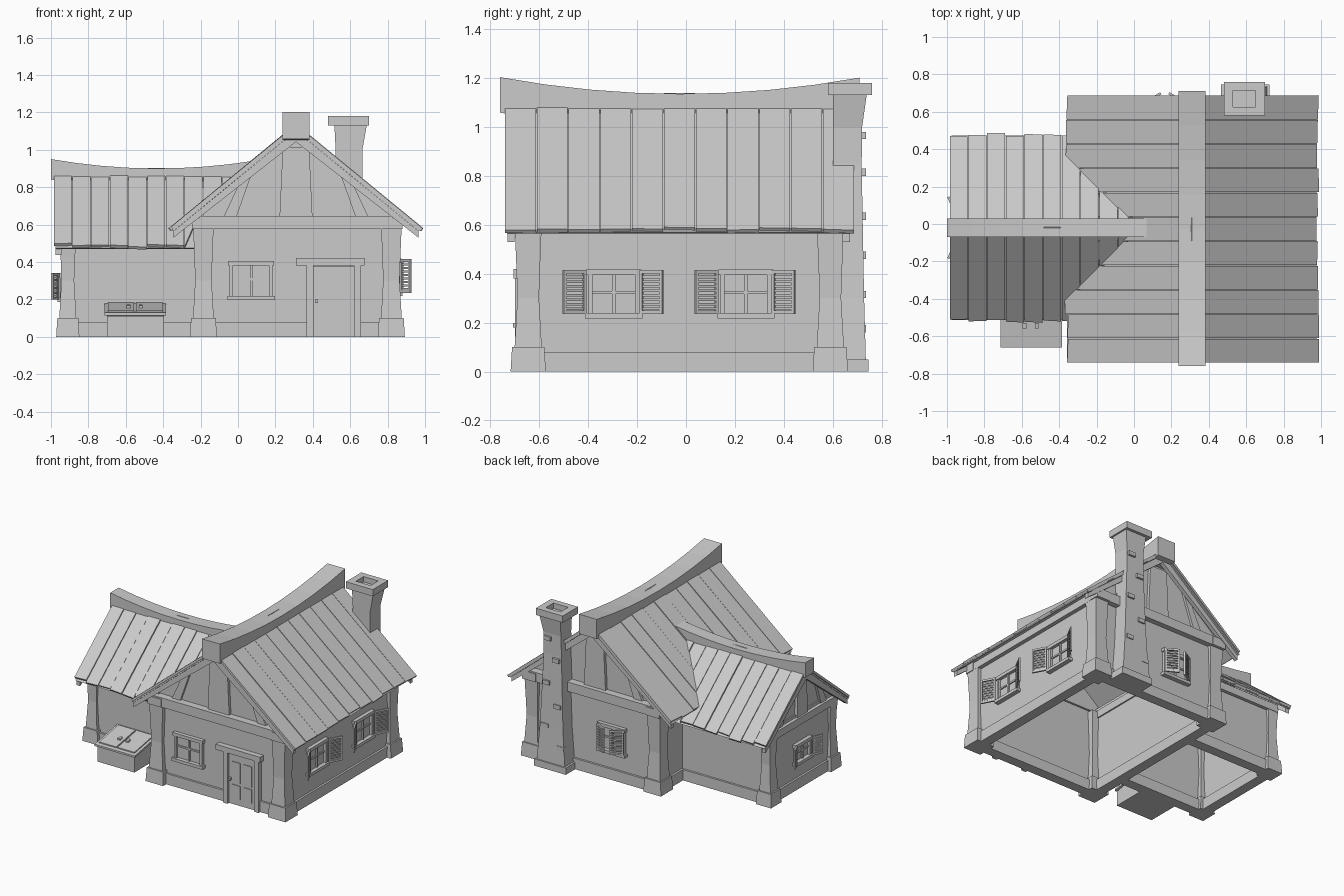
import bpy, bmesh, math, random

random.seed(4)
cube = bpy.data.objects.get("Cube")
if cube:
    bpy.data.objects.remove(cube)

grey = bpy.data.materials.new("plain grey")
grey.use_nodes = True
grey.diffuse_color = (0.6, 0.6, 0.6, 1)
grey.node_tree.nodes["Principled BSDF"].inputs["Base Color"].default_value = (0.6, 0.6, 0.6, 1)

parts = {}


def loft(name, rings):
    """Skin a row of point rings and cap both ends, adding to the named part."""
    bm = parts.setdefault(name, bmesh.new())
    rows = [[bm.verts.new(p) for p in ring] for ring in rings]
    n = len(rows[0])
    for a, b in zip(rows, rows[1:]):
        for i in range(n):
            j = (i + 1) % n
            bm.faces.new((a[i], a[j], b[j], b[i]))
    bm.faces.new(rows[0])
    bm.faces.new(rows[-1])


def world(a, d, z):
    return (a, d, z)


def rect(m, a0, a1, d0, d1, z):
    return [m(a0, d0, z), m(a1, d0, z), m(a1, d1, z), m(a0, d1, z)]


def box(name, m, a0, a1, d0, d1, z0, z1):
    loft(name, [rect(m, a0, a1, d0, d1, z) for z in (z0, z1)])


# Wall frames: a runs along the wall, d points outward
def front(a, d, z): return (a, -0.665 - d, z)
def back(a, d, z): return (a, 0.62 + d, z)
def right(a, d, z): return (0.845 + d, a, z)
def left(a, d, z): return (-0.215 - d, a, z)
def wing_front(a, d, z): return (a, -0.395 - d, z)
def wing_back(a, d, z): return (a, 0.35 + d, z)
def wing_end(a, d, z): return (-0.93 - d, a, z)


# Roof frames: u runs across the ridge, v along it
def main_roof(u, v, z): return (0.31 + u, v, z)
def wing_roof(u, v, z): return (v, -0.02 + u, z)


SLOPE, MAIN_TOP, WING_TOP = 0.82, 1.137, 0.90


# Walls and base boards
for name, m, a0, a1, top in (
        ("main_front_wall", front, -0.215, 0.845, 0.645), ("main_back_wall", back, -0.215, 0.845, 0.645),
        ("main_right_wall", right, -0.665, 0.62, 0.655), ("main_left_wall", left, -0.665, 0.62, 0.655),
        ("wing_front_wall", wing_front, -0.93, -0.2, 0.55), ("wing_back_wall", wing_back, -0.93, -0.2, 0.55),
        ("wing_end_wall", wing_end, -0.395, 0.35, 0.55)):
    box(name, m, a0, a1, -0.03, 0, 0.02, top)
    box("base_boards", m, a0, a1, -0.06, 0.015, 0, 0.08)


# Waisted corner posts on tapered feet
def post(name, x, y, r, height):
    def ring(k, z):
        return rect(world, x - k, x + k, y - k, y + k, z)
    loft(name, [ring(r + 0.004, 0.09), ring(r - 0.008, 0.3), ring(r - 0.004, 0.42), ring(r + 0.004, height)])
    loft(name + "_feet", [ring(r + 0.02, 0), ring(r + 0.014, 0.1)])


for x in (-0.185, 0.82):
    for y in (-0.645, 0.59):
        post("main_posts", x, y, 0.052, 0.62)
for y in (-0.375, 0.33):
    post("wing_posts", -0.91, y, 0.042, 0.53)

# Horizontal beams at the wall tops
for m in (front, back):
    box("gable_beams", m, -0.205, 0.825, -0.03, 0.04, 0.575, 0.645)
    for a in (-0.245, 0.77):
        box("beam_ends", m, a, a + 0.11, -0.03, 0.045, 0.575, 0.635)
for m in (left, right):
    box("eave_beams", m, -0.68, 0.64, -0.04, 0.03, 0.575, 0.63)
for m in (wing_front, wing_back):
    box("wing_eave_beams", m, -0.95, -0.2, -0.03, 0.025, 0.475, 0.53)
box("wing_gable_beam", wing_end, -0.4, 0.36, -0.02, 0.025, 0.475, 0.53)


# Gable ends with bargeboards, a centre post and slanted braces
def gable(name, m, v_in, v_out, v_board, out, half, z0, top, reach):
    peak = top - 0.035
    shoulder = peak - SLOPE * half
    outline = [(-half, z0), (half, z0), (half, shoulder), (0, peak), (-half, shoulder)]
    loft(name + "_wall", [[m(u, v, z) for u, z in outline] for v in (v_in, v_out)])
    for s in (-1, 1):
        strip = [(0, peak), (s * reach, peak - SLOPE * reach),
                 (s * reach, peak - SLOPE * reach - 0.035), (0, peak - 0.06)]
        loft(name + "_bargeboards", [[m(u, v, z) for u, z in strip] for v in (v_board, v_board + out * 0.03)])
        low, high = half * 0.62, half * 0.42
        brace = [(s * low, z0), (s * (low + 0.07), z0),
                 (s * (high + 0.06), peak - SLOPE * (high + 0.06)), (s * high, peak - SLOPE * high)]
        loft(name + "_braces", [[m(u, v, z) for u, z in brace] for v in (v_out, v_out + out * 0.018)])
    w = half * 0.17
    stud = [(-w, z0), (w, z0), (w * 0.8, peak - w), (-w * 0.8, peak - w)]
    loft(name + "_stud", [[m(u, v, z) for u, z in stud] for v in (v_out, v_out + out * 0.022)])


gable("front_gable", main_roof, -0.62, -0.65, -0.70, -1, 0.52, 0.63, MAIN_TOP, 0.655)
gable("back_gable", main_roof, 0.58, 0.605, 0.64, 1, 0.52, 0.63, MAIN_TOP, 0.655)
gable("wing_gable", wing_roof, -0.89, -0.92, -0.945, -1, 0.37, 0.51, WING_TOP, 0.48)


# Plank roofs: each edge may be cut short where it meets the other roof
def roof(name, m, top, v0, step, count, run, sheet_end, limit):
    def strip(part, s, edges, lift, thick):
        rings = []
        for v, reach in edges:
            def pt(u, dz):
                return m(s * u, v, top + lift + dz - SLOPE * u)
            rings.append([pt(0, 0), pt(reach, 0), pt(reach - 0.01, -thick), pt(0, -thick)])
        loft(part, rings)
    for s in (-1, 1):
        for i in range(count):
            a = v0 + i * step
            b = a + step - 0.004
            j = random.uniform(-0.009, 0.007)
            edges = [(a, min(run + j, limit(a))), (b, min(run + j + random.uniform(-0.006, 0.006), limit(b)))]
            strip(name + "_planks", s, edges, random.uniform(-0.004, 0.003), 0.022)
        strip(name + "_underlay", s, [(v0 + 0.008, run - 0.006), (sheet_end, run - 0.006)], -0.02, 0.014)


def valley(v):
    if v < -0.25:
        return 9
    return max(0.02, (WING_TOP - MAIN_TOP) / SLOPE + 0.31 - v + 0.03)


roof("main_roof", main_roof, MAIN_TOP, -0.74, 0.13, 11, 0.673, 0.68, lambda v: 9)
roof("wing_roof", wing_roof, WING_TOP, -0.985, 0.1, 10, 0.5, -0.22, valley)


# Sagging ridge beams
def ridge(name, m, v0, v1, mid, low, rise, half, depth):
    rings = []
    for i in range(9):
        v = v0 + (v1 - v0) * i / 8
        z = low + rise * ((v - mid) / (mid - v0)) ** 2
        rings.append([m(-half, v, z - depth), m(half, v, z - depth), m(half, v, z), m(-half, v, z)])
    loft(name, rings)


ridge("main_ridge_beam", main_roof, -0.76, 0.71, -0.02, 1.135, 0.068, 0.073, 0.145)
ridge("wing_ridge_beam", wing_roof, -1.0, 0.09, -0.43, 0.90, 0.05, 0.05, 0.11)


# Windows: frame, sill, header, sashes and glass
def window(m, a0, a1, z0, z1):
    t = 0.018
    for a in (a0, a1 - t):
        box("window_frames", m, a, a + t, -0.01, 0.022, z0, z1)
    box("window_frames", m, a0 - 0.008, a1 + 0.008, -0.01, 0.028, z1 - t, z1 + 0.006)
    box("window_sills", m, a0 - 0.012, a1 + 0.012, -0.01, 0.034, z0 - 0.018, z0 + 0.004)
    mid, cross = (a0 + a1) / 2, z0 + (z1 - z0) * 0.5
    box("window_bars", m, mid - 0.007, mid + 0.007, 0, 0.014, z0, z1)
    box("window_bars", m, a0, a1, 0, 0.012, cross - 0.006, cross + 0.006)
    box("window_glass", m, a0, a1, 0, 0.004, z0, z1)


# Louvred shutters swung on a hinge
def shutter(m, hinge, side, z0, z1, w, degrees):
    c, s = math.cos(math.radians(degrees)), math.sin(math.radians(degrees))

    def leaf(p, q, z):
        return m(hinge + side * (p * c - q * s), 0.024 + p * s + q * c, z)
    for p in (0, w - 0.012):
        box("shutter_frames", leaf, p, p + 0.012, 0, 0.012, z0, z1)
    for z in (z0, z1 - 0.014):
        box("shutter_frames", leaf, 0, w, 0, 0.012, z, z + 0.014)
    n = 8
    for i in range(n):
        z = z0 + 0.016 + (z1 - z0 - 0.032) * i / n
        box("shutter_slats", leaf, 0.01, w - 0.01, 0.003, 0.009, z, z + 0.011)


for a0, a1 in ((-0.40, -0.19), (0.14, 0.35)):
    window(right, a0, a1, 0.235, 0.412)
    shutter(right, a0 - 0.012, -1, 0.235, 0.415, 0.105, 28)
    shutter(right, a1 + 0.005, 1, 0.235, 0.415, 0.105, 28)
window(front, -0.045, 0.185, 0.215, 0.40)
window(back, 0.06, 0.27, 0.215, 0.40)
shutter(back, 0.06, 1, 0.22, 0.40, 0.1, 30)
shutter(back, 0.27, -1, 0.22, 0.40, 0.1, 30)
window(wing_end, -0.11, 0.07, 0.205, 0.335)
shutter(wing_end, -0.115, -1, 0.20, 0.34, 0.08, 25)
shutter(wing_end, 0.075, 1, 0.20, 0.34, 0.08, 25)

# Front door with frame, lintel, panels, hinges and knob
box("door", front, 0.405, 0.62, 0, 0.02, 0.005, 0.375)
for a in (0.365, 0.62):
    box("door_frame", front, a, a + 0.038, -0.01, 0.034, 0, 0.385)
box("door_lintel", front, 0.31, 0.675, -0.01, 0.04, 0.38, 0.42)
for a in (0.43, 0.525):
    for z, h in ((0.05, 0.1), (0.17, 0.15)):
        box("door_panels", front, a, a + 0.07, 0.02, 0.025, z, z + h)
box("door_knob", front, 0.412, 0.428, 0.02, 0.042, 0.18, 0.198)

# Cellar hatch with two sloping leaves
hatch = [(-0.65, 0), (-0.65, 0.11), (-0.39, 0.155), (-0.39, 0)]
loft("hatch_box", [[(x, y, z) for y, z in hatch] for x in (-0.70, -0.395)])


def lid(a, d, z):
    return (a, -0.66 + d, 0.115 + d * 0.18 + z)


box("hatch_lid", lid, -0.715, -0.385, 0, 0.27, 0, 0.014)
for a in (-0.695, -0.545):
    box("hatch_leaves", lid, a, a + 0.14, 0.025, 0.25, 0.014, 0.022)
for a in (-0.595, -0.53):
    box("hatch_handles", lid, a, a + 0.02, 0.1, 0.13, 0.022, 0.034)

# Chimney: foot, tapering shaft, raised stones and open cap
box("chimney_foot", world, 0.465, 0.725, 0.59, 0.745, 0, 0.05)
shaft = ((0.05, 0.48, 0.71, 0.735), (0.3, 0.5, 0.69, 0.728), (0.85, 0.52, 0.665, 0.718),
         (1.0, 0.522, 0.665, 0.72), (1.14, 0.515, 0.69, 0.74))
loft("chimney_shaft", [rect(world, x0, x1, 0.6, y1, z) for z, x0, x1, y1 in shaft])
for x, z in ((0.49, 0.16), (0.62, 0.3), (0.52, 0.46), (0.61, 0.62), (0.53, 0.8), (0.6, 0.95)):
    box("chimney_stones", world, x, x + 0.055, 0.7, 0.735, z, z + 0.03)
for x in (0.48, 0.65):
    box("chimney_cap", world, x, x + 0.05, 0.58, 0.76, 1.13, 1.18)
for y in (0.58, 0.715):
    box("chimney_cap", world, 0.53, 0.65, y, y + 0.045, 1.13, 1.18)

# Turn every collected part into an object
for name, bm in parts.items():
    bmesh.ops.recalc_face_normals(bm, faces=bm.faces)
    mesh = bpy.data.meshes.new(name)
    bm.to_mesh(mesh)
    bm.free()
    mesh.materials.append(grey)
    bpy.context.collection.objects.link(bpy.data.objects.new(name, mesh))
